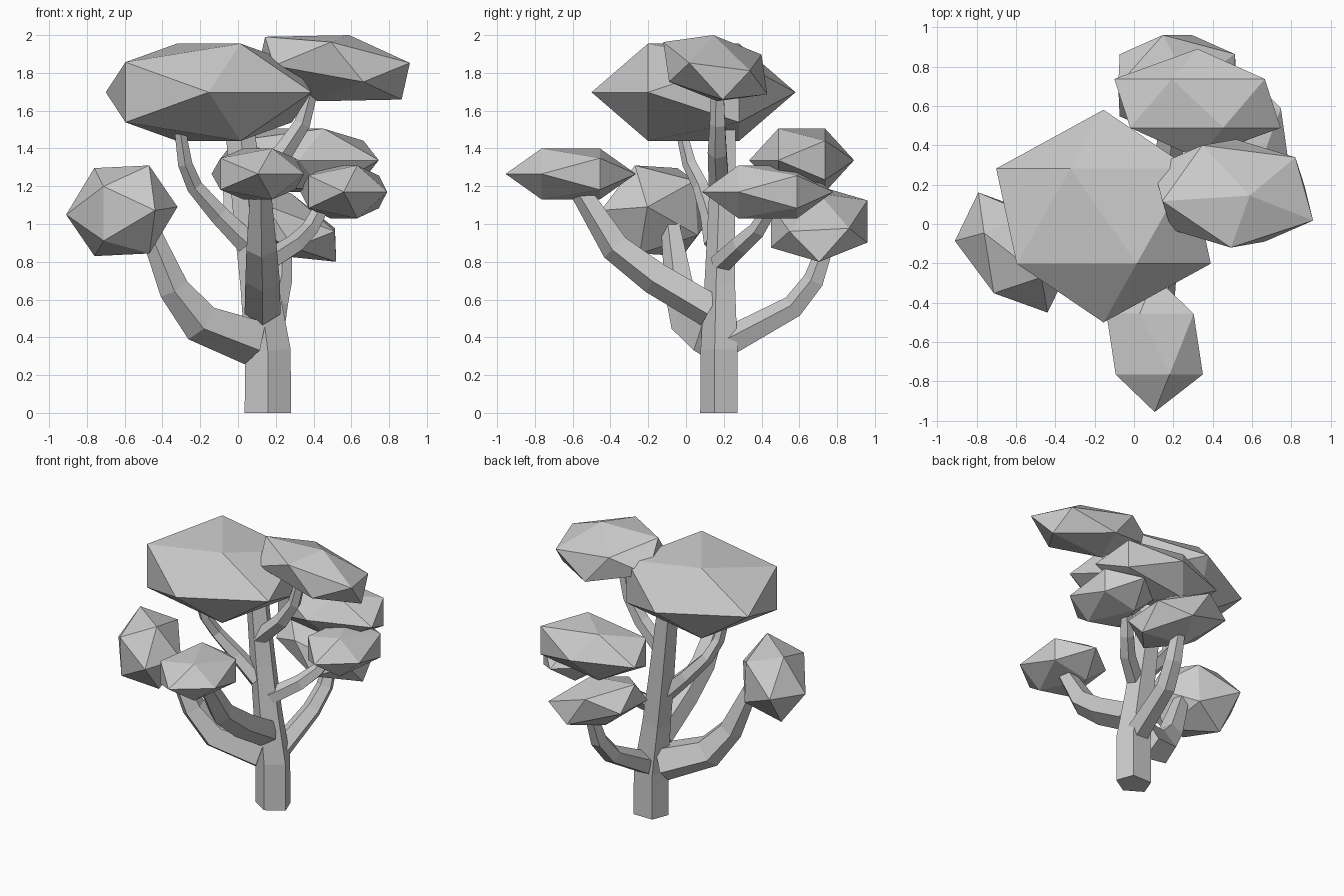
import bpy, bmesh
from math import sin, cos, tau, sqrt
from mathutils import Vector

if "Cube" in bpy.data.objects:
    bpy.data.objects.remove(bpy.data.objects["Cube"])


def finish(bm, name):
    bmesh.ops.recalc_face_normals(bm, faces=bm.faces[:])
    mesh = bpy.data.meshes.new(name)
    bm.to_mesh(mesh)
    bm.free()
    obj = bpy.data.objects.new(name, mesh)
    bpy.context.collection.objects.link(obj)
    return obj


def limb(name, path, radii, depth=1.0, sides=5):
    """Tapered faceted limb swept along a path."""
    pts = [Vector(p) for p in path]
    bm = bmesh.new()
    rings = []
    for i, (p, r) in enumerate(zip(pts, radii)):
        into = (p - pts[i - 1]).normalized() if i else Vector()
        out = (pts[i + 1] - p).normalized() if i + 1 < len(pts) else Vector()
        turn = Vector((0, 0, 1)).rotation_difference(into + out)
        ring = []
        for k in range(sides):
            t = tau * k / sides
            ring.append(bm.verts.new(p + turn @ Vector((r * sin(t), -r * depth * cos(t), 0))))
        rings.append(ring)
    for lower, upper in zip(rings, rings[1:]):
        for k in range(sides):
            n = (k + 1) % sides
            bm.faces.new((lower[k], lower[n], upper[n], upper[k]))
    bm.faces.new(rings[0][::-1])
    bm.faces.new(rings[-1])
    return finish(bm, name)


def foliage(name, lo, hi, pole=(0, -1, 0), a=(1, 0, 0), b=(0, 0, 1)):
    """Icosahedron with a given pole and ring axes, stretched to fill a box."""
    pole, a, b = Vector(pole), Vector(a), Vector(b)
    half = [pole] + [pole / sqrt(5) + a * cos(tau * k / 5) + b * sin(tau * k / 5)
                     for k in range(5)]
    pts = half + [-v for v in half]
    reach = [max(v[i] for v in pts) for i in range(3)]
    bm = bmesh.new()
    for v in pts:
        bm.verts.new([(lo[i] + hi[i]) / 2 + v[i] / reach[i] * (hi[i] - lo[i]) / 2
                      for i in range(3)])
    bmesh.ops.convex_hull(bm, input=bm.verts[:])
    return finish(bm, name)


# Trunk
limb("trunk", [(.158, .185, 0), (.158, .185, .33), (.112, .187, .68),
               (.07, .195, 1.0), (.0, .21, 1.58)],
     [.129, .127, .105, .095, .078], depth=.85)

# Branches
limb("left_branch", [(.08, .16, .385), (-.2, .03, .485), (-.34, -.03, .66), (-.48, -.08, 1.0)],
     [.135, .115, .085, .053])
limb("front_branch", [(.13, .13, .55), (.13, -.16, .72), (.125, -.37, .88), (.12, -.56, 1.18)],
     [.1, .096, .085, .058])
limb("back_branch", [(.16, .22, .37), (.2, .57, .56), (.23, .68, .7), (.24, .75, .9)],
     [.082, .066, .06, .045])
limb("right_branch", [(.14, .18, .79), (.3, .29, .89), (.38, .38, .97), (.45, .46, 1.1)],
     [.06, .055, .047, .04])
limb("upper_right_branch", [(.05, .18, 1.2), (.24, .17, 1.38), (.34, .17, 1.53), (.4, .17, 1.75)],
     [.06, .055, .045, .035])
limb("upper_left_branch", [(.05, .16, .9), (-.1, .13, 1.05), (-.23, .08, 1.2),
                           (-.28, .02, 1.32), (-.31, -.03, 1.52)],
     [.065, .055, .045, .04, .03])

# Foliage clumps standing upright
foliage("crown_foliage", (-.70, -.50, 1.44), (.39, .58, 1.955))
foliage("front_foliage", (-.14, -.955, 1.13), (.35, -.265, 1.40))
foliage("right_foliage", (.33, .085, 1.03), (.79, .78, 1.31))
foliage("back_foliage", (-.10, .335, 1.17), (.745, .89, 1.505))

# Tilted foliage clumps
foliage("left_foliage", (-.91, -.45, .83), (-.32, .16, 1.31),
        (.28, -.06, .02), (.012, -.1, .224), (.04, -.264, -.08))
foliage("upper_right_foliage", (.10, -.12, 1.65), (.91, .43, 2.0),
        (.08, -.01, .145), (.352, -.129, -.042), (.165, .234, -.066))
foliage("lower_back_foliage", (-.08, .45, .80), (.52, .96, 1.2),
        (.3, .155, -.025), (.165, -.224, -.032), (-.128, 0, .211))
